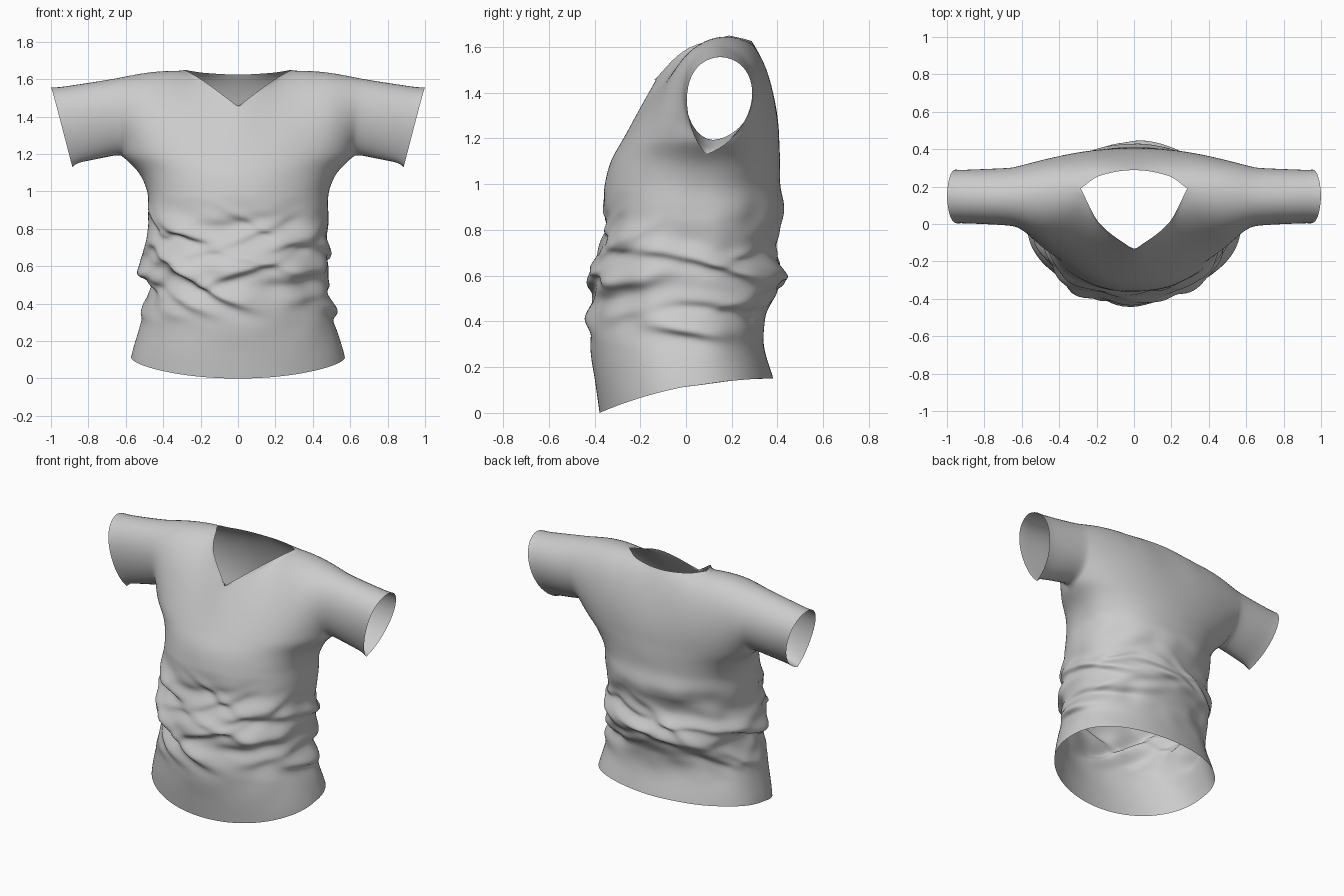
import bpy, bmesh, math, random
from mathutils import Vector, noise

if "Cube" in bpy.data.objects:
    bpy.data.objects.remove(bpy.data.objects["Cube"])

random.seed(11)


def spline(keys, t, mirror=False):
    """Smooth curve through (t, values) keys."""
    ks = [(k, Vector(v)) for k, v in keys]
    if mirror:
        k, v = ks[1]
        ks.insert(0, (-k, Vector((-v.x, v.y, v.z))))
    t = min(max(t, ks[0][0]), ks[-1][0])
    i = max(j for j in range(len(ks) - 1) if ks[j][0] <= t)

    def tangent(j):
        a, b = ks[max(j - 1, 0)], ks[min(j + 1, len(ks) - 1)]
        return (b[1] - a[1]) / (b[0] - a[0])
    (t0, p0), (t1, p1) = ks[i], ks[i + 1]
    h = t1 - t0
    s = (t - t0) / h
    return (p0 * (2*s**3 - 3*s*s + 1) + tangent(i) * h * (s**3 - 2*s*s + s)
            + p1 * (3*s*s - 2*s**3) + tangent(i + 1) * h * (s**3 - s*s))


def smooth(a, b, x):
    s = min(max((x - a) / (b - a), 0), 1)
    return s * s * (3 - 2 * s)


# Torso profile: z -> half width, front y, back y
ZC, ARMPIT_Y = 1.19, .115
BODY = [(0, (.585, -.378, .40)), (.12, (.57, -.395, .388)), (.3, (.52, -.42, .34)),
        (.42, (.49, -.425, .345)), (.5, (.48, -.405, .385)), (.6, (.487, -.42, .425)),
        (.7, (.48, -.385, .385)), (.8, (.475, -.355, .405)), (.9, (.478, -.36, .425)),
        (1.0, (.485, -.355, .412)), (1.1, (.53, -.33, .412)), (ZC, (.62, -.28, .408))]

# Upper shirt: u = 0 centre, .3 neck corner, 1 armpit, 2 cuff
SHOULDER = [(.3, (.285, .19, 1.65)), (.6, (.47, .17, 1.642)), (1, (.68, .15, 1.607)), (2, (1, .15, 1.557))]
NECK = {-1: [(0, (0, -.14, 1.455)), (.2, (.19, .01, 1.595)), (.3, (.285, .19, 1.65))],
        1: [(0, (0, .288, 1.625)), (.2, (.19, .255, 1.635)), (.3, (.285, .19, 1.65))]}
LOW = {-1: [(0, (0, -.23, 1.28)), (.2, (.19, -.2, 1.3)), (.3, (.28, -.17, 1.34)),
            (.6, (.5, -.12, 1.32)), (1, (.62, -.05, 1.24)), (2, (.91, -.01, 1.22))],
       1: [(0, (0, .41, 1.34)), (.3, (.28, .405, 1.37)), (.6, (.5, .375, 1.33)),
           (1, (.62, .36, 1.24)), (2, (.91, .33, 1.22))]}
HIGH = {-1: [(0, (0, -.185, 1.37)), (.2, (.19, -.08, 1.5)), (.3, (.285, .0, 1.65)),
             (.6, (.48, -.065, 1.645)), (1, (.67, -.07, 1.6)), (2, (.99, -.06, 1.54))],
        1: [(0, (0, .35, 1.54)), (.3, (.285, .345, 1.64)), (.6, (.48, .355, 1.62)),
            (1, (.67, .36, 1.57)), (2, (.99, .36, 1.54))]}

# Cloth folds bunched around the waist: angle, height, slope, length, amount, width
FOLDS = [(-1.57, .61, 0, .45, .042, .05), (1.57, .385, 0, .45, .035, .05),
         (-2.4, .82, .05, .45, .026, .045), (-2.6, .56, .2, .7, .024, .045),
         (2.4, .76, -.2, .45, .026, .045), (2.3, .58, -.15, .5, .02, .045),
         (1.3, .66, .06, 1.0, .022, .032), (1.2, .49, -.04, 1.0, .02, .035),
         (-.9, .67, -.05, .9, .02, .035), (-1.0, .45, .1, .7, .018, .04),
         (0, .60, .03, .9, .014, .03)]
FOLDS += [(random.uniform(-math.pi, math.pi), random.uniform(.40, .88), random.uniform(-.25, .25),
           random.uniform(.3, .7), random.uniform(.008, .017), random.uniform(.022, .042))
          for _ in range(22)]


def wrinkle(th, z):
    d = 0
    for t0, z0, slope, length, amp, w in FOLDS:
        dt = (th - t0 + math.pi) % (2 * math.pi) - math.pi
        if abs(dt) < 2.2 * length:
            dz = (z - z0 - slope * dt - .03 * math.sin(dt * 3)) / w
            g = math.exp(-(dt / length) ** 2)
            d += amp * g * (math.exp(-dz * dz) - .6 * math.exp(-(dz + 1.7) ** 2))
    n = noise.noise(Vector((2.6 * math.sin(th), 2.6 * math.cos(th), z * 7)))
    band = smooth(.2, .42, z) * (1 - smooth(.78, 1.0, z))
    return d * band + n * (.004 + .014 * band) * smooth(.05, .25, z) * (1 - smooth(1, 1.15, z))


def body_point(u, side, v):
    """v = 0 at the hem, 1 at armpit height; side -1 front, +1 back."""
    a = u * math.pi / 2
    s, c = math.sin(a), side * max(math.cos(a), 0)
    hem = .115 + .075 * c - .04 * c * c
    z = hem + v * (ZC - hem)
    w, yf, yb = spline(BODY, z)
    y0 = ARMPIT_Y * smooth(.75, ZC, z)
    # rounder front hem, flatter chest and back
    p = .8 if side > 0 else 1 - .22 * smooth(.35, .85, z) + .22 * smooth(.95, ZC, z)
    y = y0 + ((yb if side > 0 else yf) - y0) * abs(c) ** p
    y = y if abs(c) > 1e-6 else y0
    d = wrinkle(math.atan2(s, c), z)
    return Vector((w * s + d * s, y + d * c, z - .6 * d))


def upper_point(u, side, t):
    """t = 0 at armpit height / sleeve underside, 1 at shoulder or neck edge."""
    au, m = abs(u), Vector((-1 if u < 0 else 1, 1, 1))
    p0 = (body_point(au, side, 1) if au <= 1
          else Vector((.62, ARMPIT_Y, ZC)).lerp(Vector((.885, .09, 1.13)), au - 1))
    p1, p2 = spline(LOW[side], au, True), spline(HIGH[side], au, True)
    p3 = spline(NECK[side], au, side > 0) if au < .2999 else spline(SHOULDER, au)
    r = 1 - t
    return (p0 * r**3 + p1 * 3 * t * r * r + p2 * 3 * t * t * r + p3 * t**3) * m


bm = bmesh.new()


def sheet(point, us, rows, side):
    """Grid of faces over columns us and rows 0..1."""
    g = [[bm.verts.new(point(u, side, j / rows)) for j in range(rows + 1)] for u in us]
    for a, b in zip(g, g[1:]):
        for j in range(rows):
            bm.faces.new((a[j], b[j], b[j + 1], a[j + 1]))


# Front and back panels, torso and sleeves
torso_us = [i / 40 for i in range(-40, 41)]
sleeve_us = [1 + i / 12 for i in range(1, 13)]
all_us = [-u for u in reversed(sleeve_us)] + torso_us + sleeve_us
for side in (-1, 1):
    sheet(body_point, torso_us, 96, side)
    sheet(upper_point, all_us, 24, side)

# Sew the seams and relax the joins
bmesh.ops.remove_doubles(bm, verts=bm.verts, dist=.0004)
inner = [v for v in bm.verts if not v.is_boundary]
for i in range(10):
    bmesh.ops.smooth_vert(bm, verts=[v for v in inner if v.co.z > .98], factor=.5,
                          use_axis_x=True, use_axis_y=True, use_axis_z=True)
bmesh.ops.smooth_vert(bm, verts=inner, factor=.4, use_axis_x=True, use_axis_y=True, use_axis_z=True)
bmesh.ops.recalc_face_normals(bm, faces=bm.faces)
for f in bm.faces:
    f.smooth = True

me = bpy.data.meshes.new("shirt")
bm.to_mesh(me)
bm.free()
shirt = bpy.data.objects.new("shirt", me)
bpy.context.collection.objects.link(shirt)
